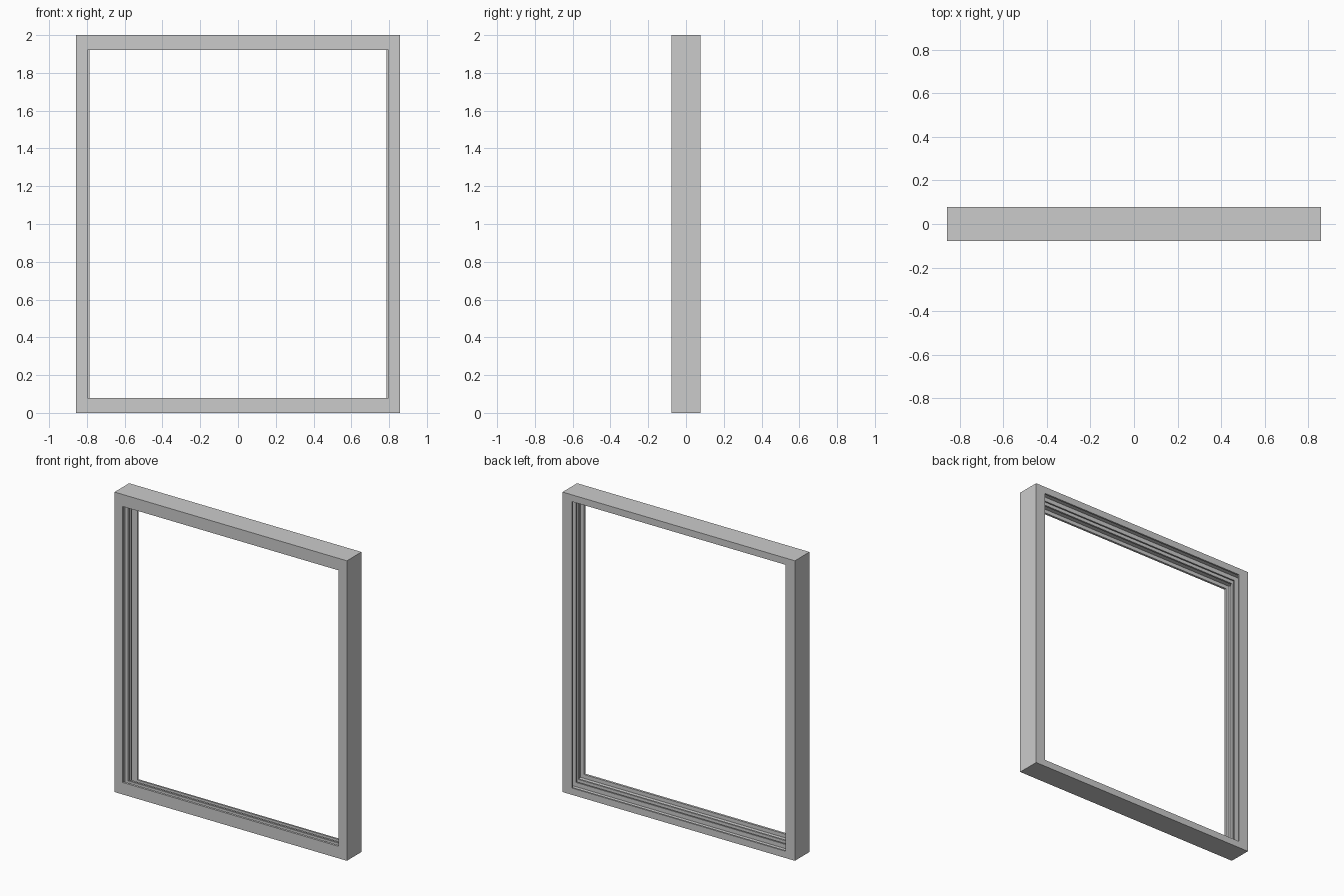
import bpy, bmesh

if "Cube" in bpy.data.objects:
    bpy.data.objects.remove(bpy.data.objects["Cube"])

HALF_W, HEIGHT, HALF_D = 0.857, 2.0, 0.077

# Frame cross-section from front to back:
# (y, inset of the side jambs, inset of the sill and head)
profile = [
    (-HALF_D, 0.000, 0.000),
    (-HALF_D, 0.060, 0.080),   # front lip
    (-0.062, 0.060, 0.080),
    (-0.062, 0.035, 0.055),    # front channel
    (-0.018, 0.035, 0.055),
    (-0.018, 0.060, 0.068),    # first track fin
    (-0.006, 0.060, 0.068),
    (-0.006, 0.035, 0.045),    # middle channel
    (0.010, 0.035, 0.045),
    (0.010, 0.060, 0.058),     # second track fin
    (0.020, 0.060, 0.058),
    (0.020, 0.030, 0.030),     # rear channel
    (0.065, 0.030, 0.030),
    (0.065, 0.070, 0.045),     # back lip
    (HALF_D, 0.070, 0.045),
    (HALF_D, 0.000, 0.000),
]


def sweep_frame(name, section):
    """Carry a closed section around the four mitred corners of a rectangle."""
    bm = bmesh.new()
    rings = []
    for sx, top in ((-1, 0), (1, 0), (1, 1), (-1, 1)):
        rings.append([
            bm.verts.new((sx * (HALF_W - a), y, HEIGHT - b if top else b))
            for y, a, b in section])
    n = len(section)
    for k in range(4):
        r, s = rings[k], rings[(k + 1) % 4]
        for i in range(n):
            j = (i + 1) % n
            bm.faces.new((r[i], r[j], s[j], s[i]))
    bmesh.ops.recalc_face_normals(bm, faces=bm.faces)
    mesh = bpy.data.meshes.new(name)
    bm.to_mesh(mesh)
    bm.free()
    obj = bpy.data.objects.new(name, mesh)
    bpy.context.collection.objects.link(obj)
    return obj


# Window frame with sliding tracks
sweep_frame("window_frame", profile)
